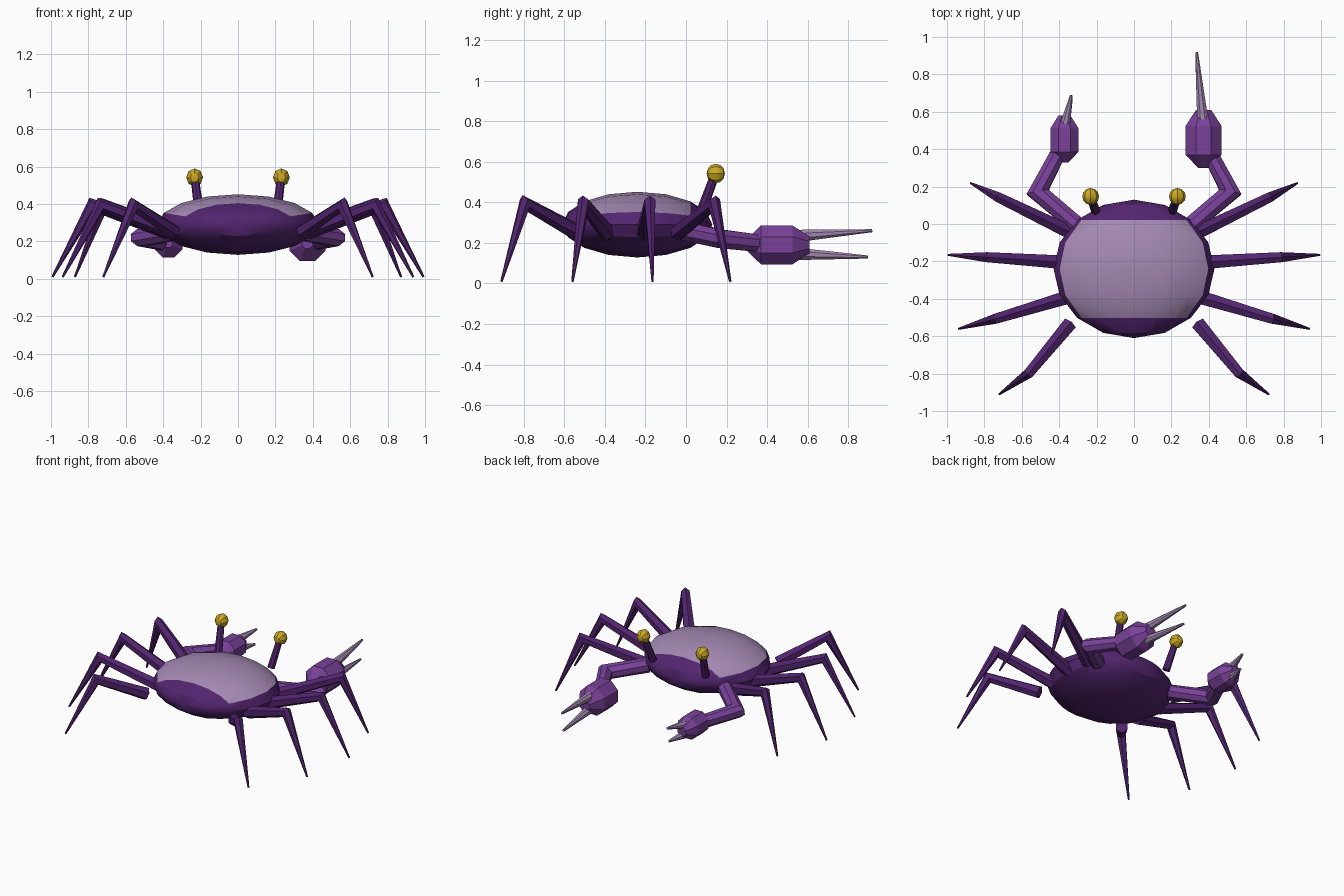
import bpy, bmesh, math
from mathutils import Vector, Matrix

if "Cube" in bpy.data.objects:
    bpy.data.objects.remove(bpy.data.objects["Cube"])


def material(name, color):
    m = bpy.data.materials.new(name)
    m.diffuse_color = (*color, 1)
    m.use_nodes = True
    m.node_tree.nodes["Principled BSDF"].inputs["Base Color"].default_value = m.diffuse_color
    return m


DARK = material("dark_purple", (0.085, 0.018, 0.16))
MID = material("mid_purple", (0.19, 0.053, 0.32))
MAUVE = material("pale_mauve", (0.37, 0.25, 0.45))
YELLOW = material("eye_yellow", (0.61, 0.40, 0.018))


def finish(name, bm, *mats):
    bmesh.ops.recalc_face_normals(bm, faces=bm.faces[:])
    me = bpy.data.meshes.new(name)
    bm.to_mesh(me)
    bm.free()
    ob = bpy.data.objects.new(name, me)
    bpy.context.collection.objects.link(ob)
    for m in mats:
        me.materials.append(m)
    bpy.ops.object.select_all(action='DESELECT')
    ob.select_set(True)
    bpy.context.view_layer.objects.active = ob
    bpy.ops.object.shade_smooth_by_angle(angle=math.radians(30))
    return ob


def tube(name, points, radii, mat, sides=6):
    """Tapered limb swept through the points, with mitred joints."""
    bm = bmesh.new()
    pts = [Vector(p) for p in points]
    rings = []
    for i, p in enumerate(pts):
        a = (p - pts[i - 1]).normalized() if i else None
        b = (pts[i + 1] - p).normalized() if i < len(pts) - 1 else None
        d = ((a or b) + (b or a)).normalized()
        u = d.cross(Vector((0, 0, 1)))
        u = u.normalized() if u.length > 0.01 else Vector((1, 0, 0))
        v = u.cross(d)
        stretch = 1 / max(0.6, d.dot(a or b))
        # widen only in the plane of the bend
        bend = (b - a) if a and b else Vector()
        su = stretch if abs(bend.dot(u)) > abs(bend.dot(v)) else 1
        sv = stretch if su == 1 else 1
        ring = []
        for k in range(sides):
            t = 2 * math.pi * (k + 0.5) / sides
            ring.append(bm.verts.new(p + radii[i] * (u * math.cos(t) * su + v * math.sin(t) * sv)))
        rings.append(ring)
    for r, s in zip(rings, rings[1:]):
        for k in range(sides):
            j = (k + 1) % sides
            bm.faces.new((r[k], r[j], s[j], s[k]))
    bm.faces.new(rings[0])
    bm.faces.new(rings[-1])
    return finish(name, bm, mat)


def ball(name, center, radii, mats, segs, rings, rule=None):
    """Ellipsoid with its poles along y."""
    bm = bmesh.new()
    bmesh.ops.create_uvsphere(bm, u_segments=segs, v_segments=rings, radius=1)
    bmesh.ops.rotate(bm, verts=bm.verts, matrix=Matrix.Rotation(math.pi / 2, 3, 'X'))
    if rule:
        for f in bm.faces:
            f.material_index = rule(f.calc_center_median())
    bmesh.ops.scale(bm, vec=radii, verts=bm.verts)
    bmesh.ops.translate(bm, vec=center, verts=bm.verts)
    return finish(name, bm, *mats)


# Body, with the pale back patch chosen by position on the unit sphere
def back_patch(c):
    return int(abs(c.y) < 0.7 and math.atan2(c.z, abs(c.x)) > math.radians(22.5))


ball("body", (0, -0.24, 0.29), (0.43, 0.37, 0.162), (DARK, MAUVE), 16, 8, back_patch)

# Legs: root, knee, tip
LEGS = [
    ((0.35, -0.04, 0.25), (0.72, 0.14, 0.395), (0.872, 0.218, 0.01)),
    ((0.37, -0.205, 0.25), (0.78, -0.178, 0.395), (0.992, -0.165, 0.01)),
    ((0.35, -0.39, 0.25), (0.735, -0.505, 0.395), (0.937, -0.56, 0.01)),
    ((0.345, -0.535, 0.25), (0.56, -0.795, 0.395), (0.72, -0.91, 0.01)),
]

for side, s in (("right", 1), ("left", -1)):
    for i, leg in enumerate(LEGS):
        tube(f"{side}_leg_{i + 1}", [(s * x, y, z) for x, y, z in leg],
             (0.042, 0.031, 0.006), DARK)

    # Eye stalk and eye
    tube(f"{side}_eye_stalk", [(s * 0.207, 0.075, 0.35), (s * 0.23, 0.14, 0.53)],
         (0.026, 0.022), DARK, 8)
    ball(f"{side}_eye", (s * 0.232, 0.147, 0.542), (0.045, 0.045, 0.048), (YELLOW,), 8, 6)

    # Claw arm: the right claw is the larger one
    big = s > 0
    r, half, cy = (0.104, 0.155, 0.455) if big else (0.082, 0.125, 0.455)
    tube(f"{side}_claw_arm",
         [(s * 0.30, -0.01, 0.26), (s * 0.515, 0.17, 0.22), (s * 0.405, 0.38, 0.195)],
         (0.05, 0.05, 0.045), MID, 8)

    # Claw palm: eight-sided barrel
    tube(f"{side}_claw_palm",
         [(s * 0.372, cy + half * t, 0.19) for t in (-1, -0.55, 0.45, 1)],
         [r * k for k in (0.3, 1, 1, 0.42)], MID, 8)

    # Pincer fingers
    y0, y1 = (0.56, 0.918) if big else (0.54, 0.688)
    gap, spread = (0.045, 0.065) if big else (0.035, 0.05)
    for n, d in (("upper", 1), ("lower", -1)):
        tip_y = y1 if d > 0 else y1 - 0.02
        tube(f"{side}_{n}_pincer",
             [(s * 0.367, y0, 0.19 + d * gap), (s * 0.335, tip_y, 0.195 + d * spread)],
             (0.032 if big else 0.028, 0.008), MAUVE, 8)
